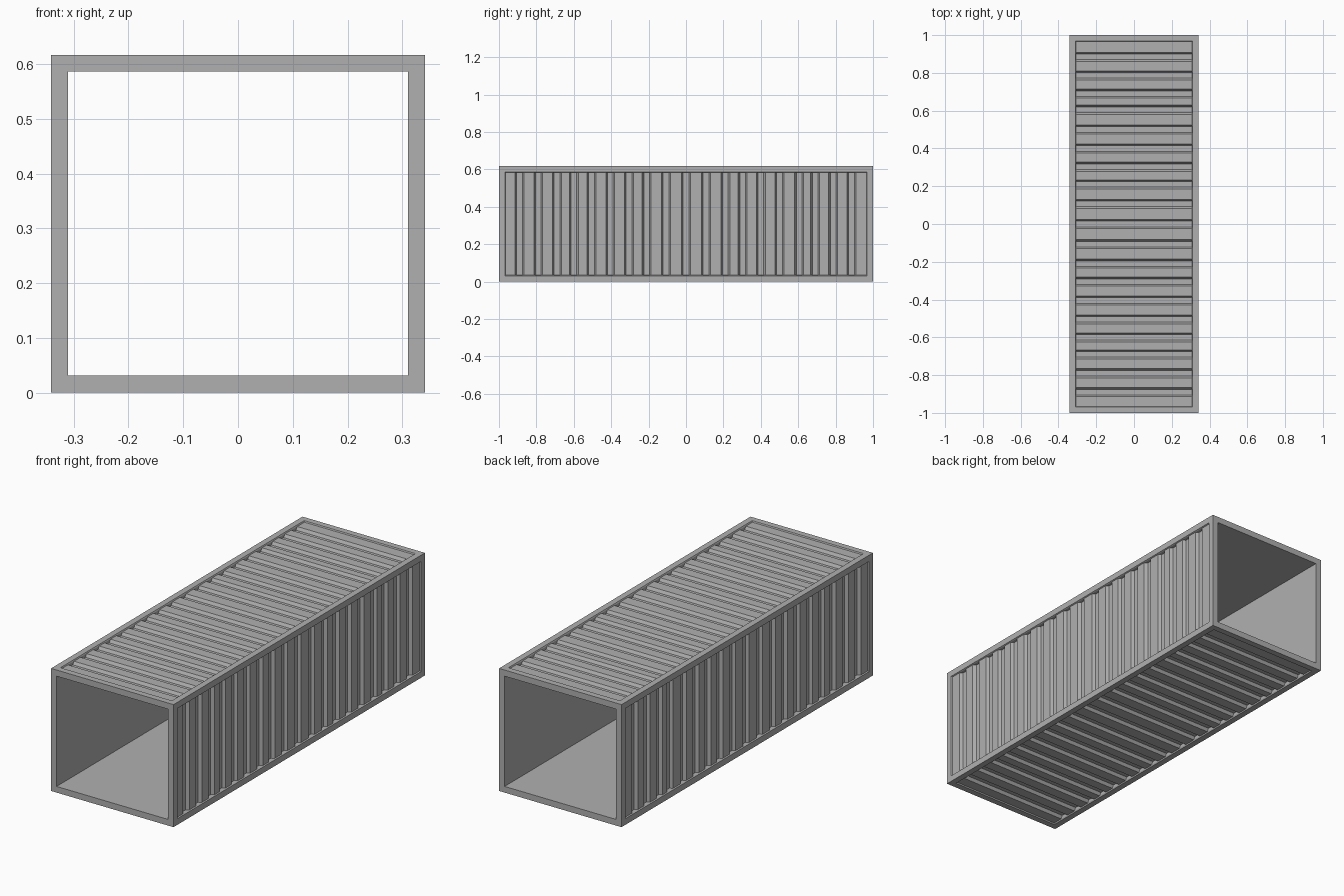
import bpy, bmesh
from mathutils import Vector

if "Cube" in bpy.data.objects:
    bpy.data.objects.remove(bpy.data.objects["Cube"])

W, L, H, T = 0.341, 1.0, 0.617, 0.031  # half width, half length, height, wall
RECESS, DEEP = 0.006, 0.021            # panel and groove depth below the frame
LIP = 0.003                            # slope of the lip around each panel
GROOVES = [-0.89, -0.79, -0.69, -0.60, -0.505, -0.405, -0.305, -0.21, -0.107, 0,
           0.107, 0.21, 0.303, 0.40, 0.50, 0.605, 0.69, 0.787, 0.885]

# Dark grey paint
paint = bpy.data.materials.new("dark_grey_paint")
paint.diffuse_color = (0.435, 0.435, 0.435, 1)
paint.use_nodes = True
paint.node_tree.nodes["Principled BSDF"].inputs["Base Color"].default_value = paint.diffuse_color


def finish(bm, name):
    me = bpy.data.meshes.new(name)
    bm.to_mesh(me)
    bm.free()
    me.materials.append(paint)
    ob = bpy.data.objects.new(name, me)
    bpy.context.collection.objects.link(ob)
    return ob


# Frame with recessed side openings and a smooth inner tube
bm = bmesh.new()
bmesh.ops.create_cube(bm, size=1)
for v in bm.verts:
    v.co = Vector((v.co.x * 2 * W, v.co.y * 2 * L, (v.co.z + 0.5) * H))
bm.normal_update()
outer = list(bm.faces)
bmesh.ops.inset_individual(bm, faces=outer, thickness=T, use_even_offset=True)
bm.normal_update()
ends = [f for f in outer if abs(f.normal.y) > 0.9]
sides = [f for f in outer if abs(f.normal.y) < 0.1]
rims = [e for f in ends for e in f.edges]
bmesh.ops.delete(bm, geom=ends, context='FACES_ONLY')
bmesh.ops.bridge_loops(bm, edges=rims)
# Sloped lip down to the panel, then straight walls closing the groove ends
for f in sides:
    n = f.normal.copy()
    bmesh.ops.inset_individual(bm, faces=[f], thickness=LIP, use_even_offset=True)
    for v in f.verts:
        v.co -= n * RECESS
    bmesh.ops.inset_individual(bm, faces=[f], thickness=0)
    for v in f.verts:
        v.co -= n * (DEEP - RECESS)
bmesh.ops.delete(bm, geom=sides, context='FACES_ONLY')
bmesh.ops.recalc_face_normals(bm, faces=bm.faces)
finish(bm, "container_frame")

# Corrugated profile: position along the length and depth
profile = [(-L + T + LIP, RECESS)]
for c in GROOVES:
    profile += [(c - 0.024, RECESS), (c - 0.015, DEEP), (c + 0.015, DEEP), (c + 0.024, RECESS)]
profile.append((L - T - LIP, RECESS))


def panel(name, centre, normal, across, half):
    bm = bmesh.new()
    prev = None
    for y, d in profile:
        base = Vector(centre) - Vector(normal) * d + Vector((0, y, 0))
        pair = [bm.verts.new(base + Vector(across) * s * half) for s in (-1, 1)]
        if prev:
            f = bm.faces.new((prev[0], prev[1], pair[1], pair[0]))
            f.normal_update()
            if f.normal.dot(Vector(normal)) < 0:
                f.normal_flip()
        prev = pair
    finish(bm, name)


# Corrugated panels on the four long sides
tall, wide = H / 2 - T - LIP, W - T - LIP
panel("right_panel", (W, 0, H / 2), (1, 0, 0), (0, 0, 1), tall)
panel("left_panel", (-W, 0, H / 2), (-1, 0, 0), (0, 0, 1), tall)
panel("roof_panel", (0, 0, H), (0, 0, 1), (1, 0, 0), wide)
panel("floor_panel", (0, 0, 0), (0, 0, -1), (1, 0, 0), wide)
